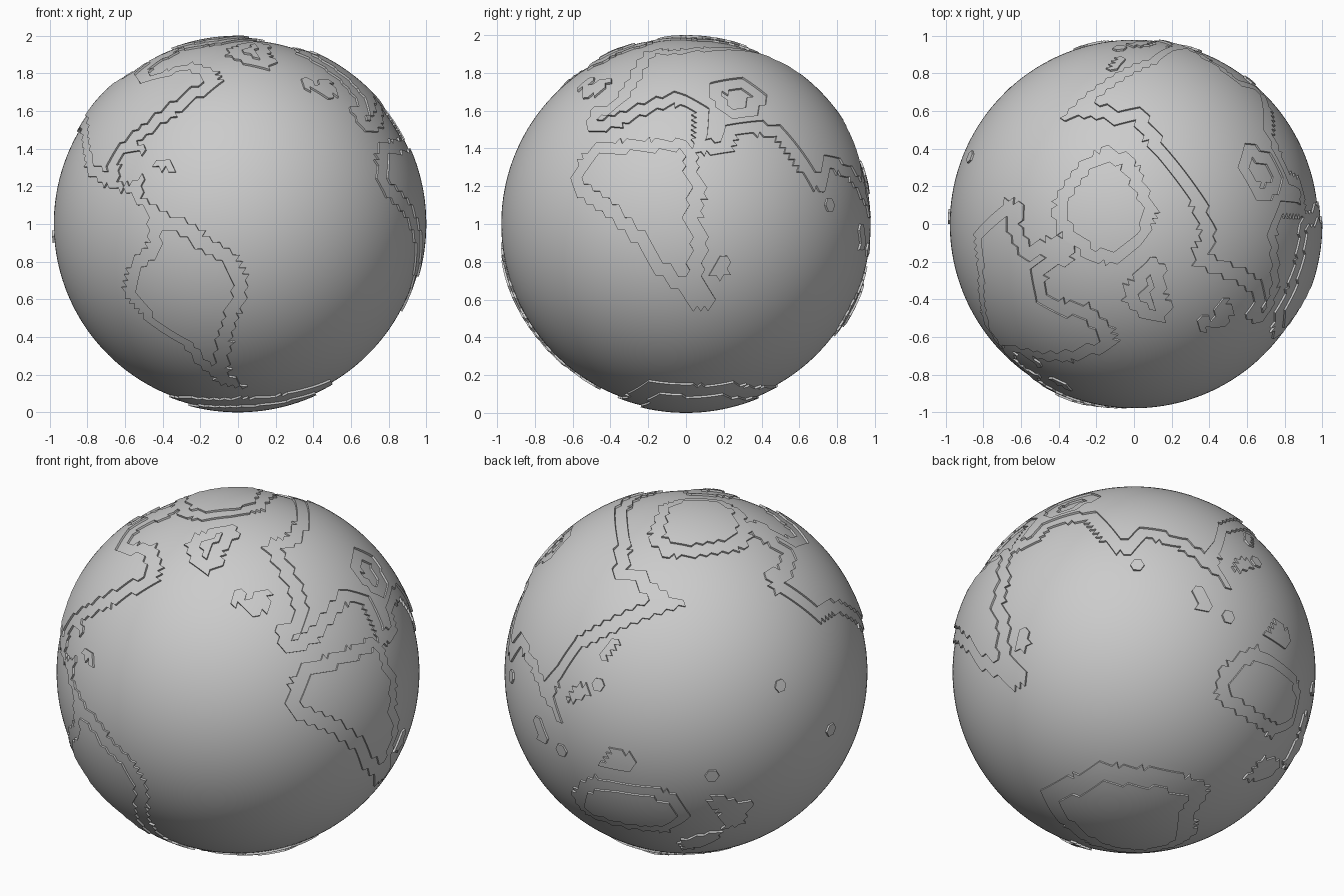
import bpy, bmesh
from math import sin, cos, radians
from mathutils import Vector

if "Cube" in bpy.data.objects:
    bpy.data.objects.remove(bpy.data.objects["Cube"])

RADII = [0.978, 0.989, 1.0]          # sea, coast step, highland step


def angled(az, el):
    """Right, up and outward axes for a tracing direction."""
    a, e = radians(az), radians(el)
    h, z = Vector((sin(a), -cos(a), 0)), Vector((0, 0, 1))
    return Vector((cos(a), sin(a), 0)), z * cos(e) - h * sin(e), h * cos(e) + z * sin(e)


# tracing directions: front, right, top, under, back-left, back-right from below
VIEWS = {"F": angled(0, 0), "R": angled(90, 0), "T": angled(0, 90),
         "U": (Vector((1, 0, 0)), Vector((0, 1, 0)), Vector((0, 0, -1))),
         "L": angled(215, 25), "B": angled(140, -30)}


def trace(view, pts):
    """Lift flat outline points (percent of radius) onto the unit sphere."""
    r, u, d = VIEWS[view]
    out = []
    for a, b in pts:
        a, b = a / 100, b / 100
        out.append((r * a + u * b + d * max(0, 1 - a * a - b * b) ** 0.5).normalized())
    return out


# master triangle grid
bm = bmesh.new()
bmesh.ops.create_icosphere(bm, subdivisions=6, radius=1)
bm.verts.ensure_lookup_table()
bm.faces.ensure_lookup_table()
centers = [f.calc_center_median().normalized() for f in bm.faces]
level = [0] * len(bm.faces)
owner = ["ocean"] * len(bm.faces)


def inside(outline):
    """Grid faces whose centre lies in the outline (stereographic test)."""
    c = sum(outline, Vector()).normalized()
    ax = c.orthogonal().normalized()
    ay = c.cross(ax)
    flat = lambda p: (p.dot(ax) / (1 + p.dot(c)), p.dot(ay) / (1 + p.dot(c)))
    poly = [flat(p) for p in outline]
    reach = min(p.dot(c) for p in outline) - 0.1
    found = set()
    for i, p in enumerate(centers):
        if p.dot(c) < reach or p.dot(c) < -0.8:
            continue
        x, y = flat(p)
        hit = False
        for (x1, y1), (x2, y2) in zip(poly, poly[1:] + poly[:1]):
            if (y1 > y) != (y2 > y) and x < (x2 - x1) * (y - y1) / (y2 - y1) + x1:
                hit = not hit
        if hit:
            found.add(i)
    return found


def land(name, faces, rings=2):
    """Mark a land mass, with its highland set back from the coast."""
    for i in faces:
        level[i], owner[i] = 1, name
    core = set(faces)
    for _ in range(rings):
        core = {i for i in core if all(g.index in core for v in bm.faces[i].verts for g in v.link_faces)}
    for i in core:
        level[i] = 2


def islet(name, view, pt):
    """One six-sided islet round the nearest grid point."""
    p = trace(view, [pt])[0]
    v = max(bm.verts, key=lambda q: q.co.dot(p))
    land(name, {f.index for f in v.link_faces})


# the Americas
north = trace("T", [(-9, -63), (-12, -55), (-25, -43), (-40, -41), (-49, -36), (-46, -24),
                    (-34, -21), (-32, -11), (-41, -5), (-56, -11), (-61, -1), (-59, 10),
                    (-68, 14), (-74, 6), (-86, -6), (-84, -19), (-83, -38), (-81, -52)])
west = trace("F", [(-70, 20), (-58, 17), (-48, 5), (-48, -10), (-58, -22), (-62, -36), (-56, -44),
                   (-45, -56), (-30, -64), (-21, -76), (-9, -86), (5, -88)])
east = trace("F", [(-5, -81), (-4, -65), (-1, -52), (5, -37), (5, -28), (-2, -15), (-14, -9),
                   (-23, 0), (-39, 5), (-52, 14), (-51, 26), (-57, 22), (-64, 21), (-64, 35),
                   (-59, 39), (-48, 38), (-54, 44), (-36, 57), (-18, 70), (-9, 77)])
land("americas", inside(north + west + east))

# Europe, Asia and Africa
arctic_coast = trace("T", [(-40, 56), (-26, 58), (-8, 54), (0, 55), (9, 40), (18, 29), (25, 21),
                           (33, 5), (36, -6), (32, -14), (33, -23), (44, -26), (57, -33),
                           (65, -39), (61, -50), (66, -54)])
south_coast = trace("R", [(-49, 49), (-36, 52), (-19, 60), (-8, 64), (2, 62), (8, 58), (26, 48),
                          (40, 48), (48, 46), (56, 35), (68, 19), (75, 18), (77, 29)])
bay = trace("B", [(8, 73), (24, 68), (39, 57), (52, 46)])
pacific_coast = trace("L", [(-69, -23), (-72, -14), (-69, -3), (-59, 11), (-43, 21), (-26, 27),
                            (-12, 33), (3, 36)])
africa = trace("R", [(-58, 16), (-61, 24), (-55, 38), (-46, 44), (-25, 45), (-1, 45), (6, 40),
                     (6, 28), (11, 21), (8, 2), (12, -11), (8, -27), (17, -41), (13, -46),
                     (2, -45), (-3, -37), (-16, -27), (-26, -12), (-36, -2), (-46, 7)])
arabia = trace("R", [(5, 62), (4, 45), (5, 38), (24, 38), (27, 46), (30, 56)])
inland_sea = trace("R", [(20, 70), (29, 73), (35, 68), (30, 62), (22, 63)])
land("africa_and_eurasia",
     (inside(arctic_coast + south_coast + bay + pacific_coast) | inside(africa) | inside(arabia))
     - inside(inland_sea))

# other large masses
land("greenland", inside(trace("T", [(9, -17), (17, -22), (17, -36), (20, -44), (16, -52), (7, -52),
                                     (-5, -41), (-5, -33), (3, -25)])))
land("polar_ice", inside(trace("T", [(-16, 42), (0, 36), (4, 26), (13, 6), (6, -10), (-10, -22),
                                     (-24, -20), (-41, -4), (-44, 5), (-41, 18), (-29, 32)])))
land("antarctica", inside(trace("U", [(-36, -8), (-25, -25), (0, -35), (28, -30), (50, -20), (51, -7),
                                      (46, 24), (30, 38), (10, 48), (-15, 47), (-21, 27), (-36, 10)])), 3)
land("australia", inside(trace("B", [(44, -11), (46, 0), (58, 11), (67, 14), (78, 6), (87, 0),
                                     (91, -11), (87, -28), (75, -36), (61, -25), (48, -17)])))

# islands
ISLANDS = [
    ("L", [(-48, -52), (-40, -42), (-28, -46), (-27, -54), (-37, -53)]),
    ("L", [(12, -71), (16, -66), (27, -71), (36, -71), (32, -82), (21, -86), (18, -77)]),
    ("B", [(60, -59), (70, -47), (80, -48), (79, -53), (70, -59)]),
    ("B", [(33, 47), (39, 44), (43, 33), (36, 33), (33, 41)]),
    ("L", [(-65, -15), (-60, -6), (-54, -8), (-52, -13), (-60, -16)]),
    ("L", [(-47, 8), (-42, 18), (-36, 20), (-38, 13), (-44, 7)]),
    ("R", [(14, -28), (14, -23), (20, -17), (24, -19), (22, -27), (19, -31)]),
    ("F", [(42, 72), (44, 78), (48, 79), (53, 72), (53, 69), (47, 68)]),
    ("F", [(35, 75), (35, 79), (40, 77), (41, 73), (37, 72)]),
    ("F", [(-46, 31), (-42, 35), (-36, 33), (-35, 28), (-41, 30)]),
]
for v, pts in ISLANDS:
    land("islands", inside(trace(v, pts)), 4)
for v, p in [("L", (52, -9)), ("L", (79, -31)), ("L", (13, -56)), ("R", (77, 11)), ("B", (53, 29)),
             ("L", (-47, -8))]:
    islet("islands", v, p)

# build one object per part: tops plus cliff walls down to the lower neighbour
for name in sorted(set(owner)):
    verts, faces, lookup = [], [], {}

    def vert(v, lv):
        if (v.index, lv) not in lookup:
            lookup[v.index, lv] = len(verts)
            verts.append(v.co.normalized() * RADII[lv] + Vector((0, 0, 1)))
        return lookup[v.index, lv]

    for f in bm.faces:
        if owner[f.index] != name:
            continue
        lv = level[f.index]
        faces.append([vert(v, lv) for v in f.verts])
        for lp in f.loops:
            low = level[lp.link_loop_radial_next.face.index]
            if low < lv:
                a, b = lp.vert, lp.link_loop_next.vert
                faces.append([vert(b, lv), vert(a, lv), vert(a, low), vert(b, low)])
    me = bpy.data.meshes.new(name)
    me.from_pydata(verts, [], faces)
    ob = bpy.data.objects.new(name, me)
    bpy.context.collection.objects.link(ob)
    ob.select_set(True)
    bpy.context.view_layer.objects.active = ob
bm.free()
bpy.ops.object.shade_smooth_by_angle(angle=radians(30))
